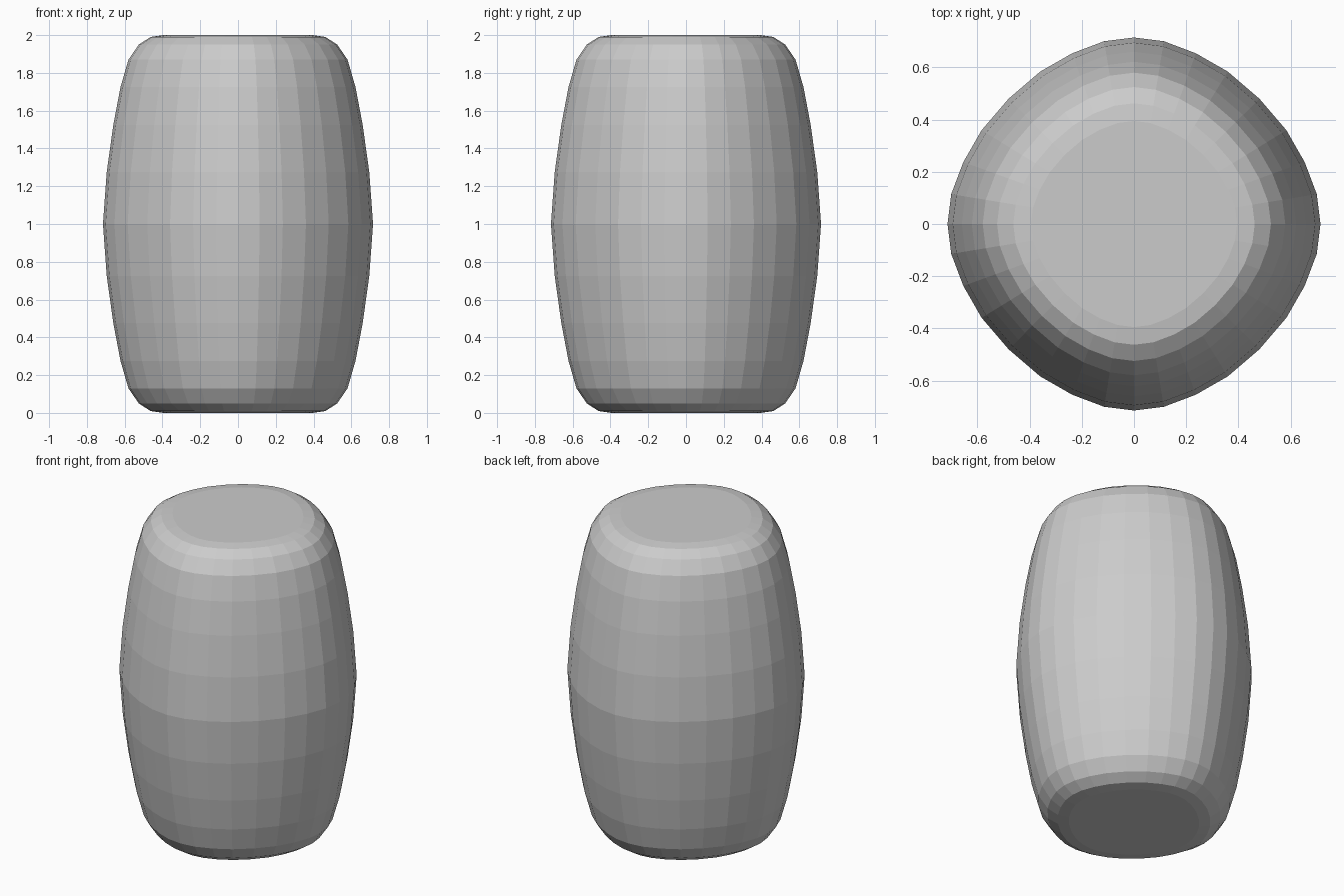
import bpy, bmesh

if "Cube" in bpy.data.objects:
    bpy.data.objects.remove(bpy.data.objects["Cube"])

# cross-section: one eighth of the slightly diamond-shaped outline (widest ring = 1)
eighth = [(1, 0), (0.98, 0.16), (0.915, 0.332), (0.817, 0.503), (0.672, 0.672)]
quarter = eighth + [(y, x) for x, y in eighth[-2:0:-1]]
section = []
for x, y in quarter:
    section.append((x, y))
for _ in range(3):
    section += [(-y, x) for x, y in section[-len(quarter):]]

# upper half of the barrel profile (radius, height), mirrored about z = 1
upper = [(0.715, 1.0), (0.695, 1.275), (0.66, 1.525), (0.622, 1.725),
         (0.58, 1.87), (0.525, 1.95), (0.463, 1.99), (0.395, 2.0)]
profile = [(r, 2 - z) for r, z in upper[:0:-1]] + upper

# barrel body: stacked rings joined by flat faces, with flat caps
bm = bmesh.new()
rings = [[bm.verts.new((r * x, r * y, z)) for x, y in section] for r, z in profile]
n = len(section)
for a, b in zip(rings, rings[1:]):
    for i in range(n):
        j = (i + 1) % n
        bm.faces.new((a[i], a[j], b[j], b[i]))
bm.faces.new(rings[-1])
bm.faces.new(rings[0][::-1])
bmesh.ops.recalc_face_normals(bm, faces=bm.faces)
mesh = bpy.data.meshes.new("barrel")
bm.to_mesh(mesh)
bm.free()
bpy.context.collection.objects.link(bpy.data.objects.new("barrel", mesh))
